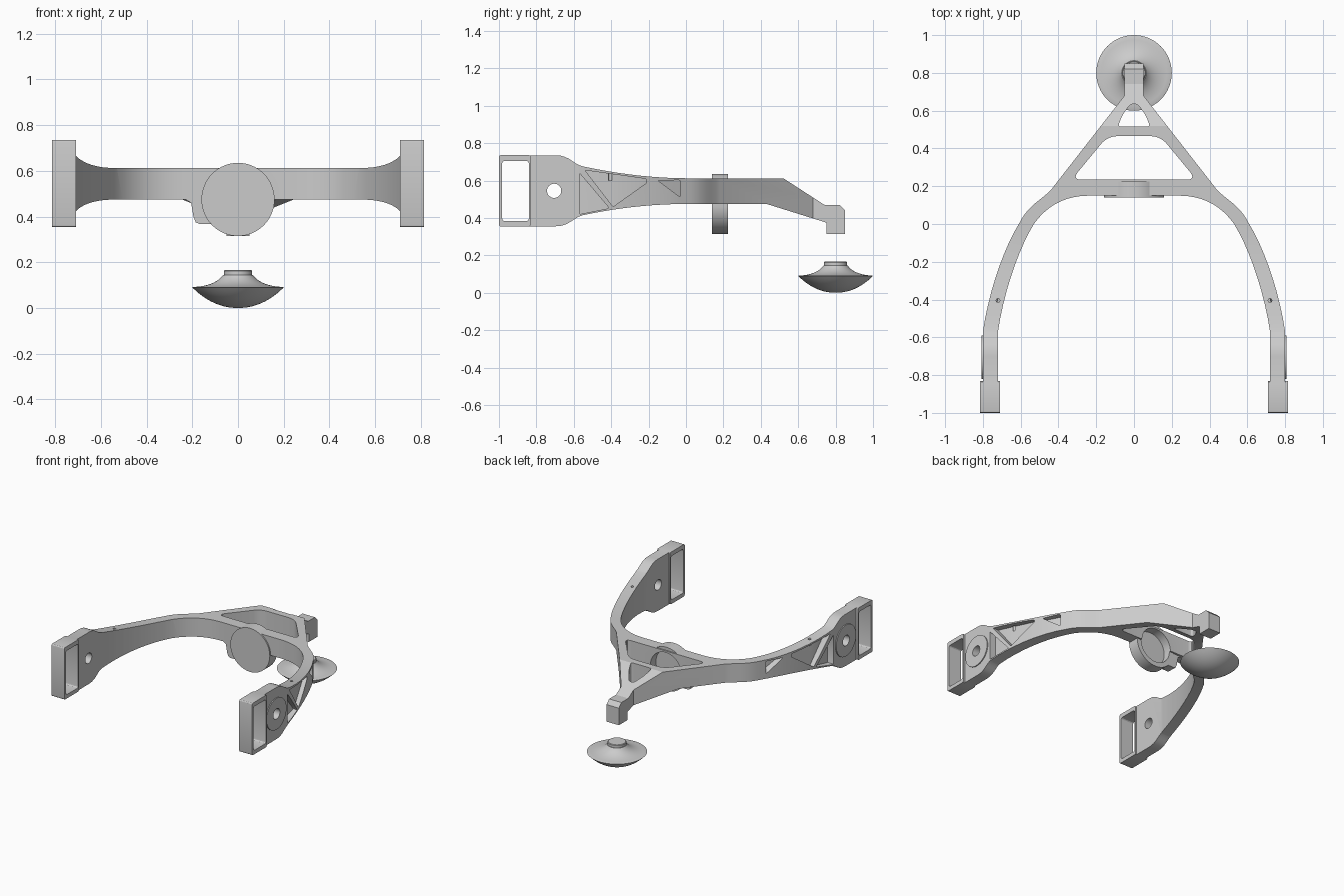
import bpy, bmesh, math
from mathutils import Vector
from mathutils.geometry import interpolate_bezier

cube = bpy.data.objects.get("Cube")
if cube:
    bpy.data.objects.remove(cube, do_unlink=True)


def make_object(name, bm):
    bm.normal_update()
    bmesh.ops.recalc_face_normals(bm, faces=bm.faces)
    bm.normal_update()
    if bm.calc_volume(signed=True) < 0:
        bmesh.ops.reverse_faces(bm, faces=bm.faces)
    mesh = bpy.data.meshes.new(name)
    bm.to_mesh(mesh)
    bm.free()
    ob = bpy.data.objects.new(name, mesh)
    bpy.context.collection.objects.link(ob)
    return ob


def prism(name, pts, axis, lo, hi):
    """Extrude a 2D outline along an axis; lo may be a function of the first coordinate."""
    place = {"x": lambda a, b, h: (h, a, b),
             "y": lambda a, b, h: (a, h, b),
             "z": lambda a, b, h: (a, b, h)}[axis]
    bm = bmesh.new()
    start = [bm.verts.new(place(a, b, lo(a) if callable(lo) else lo)) for a, b in pts]
    end = [bm.verts.new(place(a, b, hi)) for a, b in pts]
    caps = [bm.faces.new(start[::-1]), bm.faces.new(end)]
    n = len(pts)
    for i in range(n):
        j = (i + 1) % n
        bm.faces.new((start[i], start[j], end[j], end[i]))
    bm.normal_update()
    if callable(lo):
        bmesh.ops.triangulate(bm, faces=caps)
    return make_object(name, bm)


def bezier(*pts, n=10):
    p = [Vector(q) for q in pts]
    return [tuple(q)[:2] for q in interpolate_bezier(*p, n)]


def rounded(pts, r, n=6):
    out = []
    for i, p in enumerate(pts):
        p, a, b = Vector(p), Vector(pts[i - 1]), Vector(pts[(i + 1) % len(pts)])
        s = p + (a - p).normalized() * r
        e = p + (b - p).normalized() * r
        out += bezier(s, s.lerp(p, 0.6), e.lerp(p, 0.6), e, n=n)
    return out


def circle(a, b, r, n=48):
    return [(a + r * math.cos(math.tau * i / n), b + r * math.sin(math.tau * i / n))
            for i in range(n)]


def mirrored(pts):
    return [(-x, y) for x, y in pts]


def combine(target, tool, operation):
    mod = target.modifiers.new("combine", 'BOOLEAN')
    mod.operation, mod.solver, mod.object = operation, 'EXACT', tool
    bpy.context.view_layer.objects.active = target
    bpy.ops.object.modifier_apply(modifier=mod.name)
    bpy.data.objects.remove(tool, do_unlink=True)


def finish(ob, angle=30):
    bpy.ops.object.select_all(action='DESELECT')
    ob.select_set(True)
    bpy.context.view_layer.objects.active = ob
    bpy.ops.object.shade_smooth_by_angle(angle=math.radians(angle))


# Plan outline of the forked yoke
outer = ([(0.80, -0.9)]
         + bezier((0.80, -0.57), (0.77, -0.36), (0.69, -0.13), (0.61, 0.0))
         + bezier((0.61, 0.0), (0.56, 0.10), (0.50, 0.12), (0.44, 0.18))[1:]
         + [(0.05, 0.68), (0.05, 0.9)])
inner = (bezier((0.24, 0.15), (0.36, 0.15), (0.46, 0.10), (0.53, 0.0))
         + bezier((0.53, 0.0), (0.61, -0.13), (0.69, -0.36), (0.72, -0.57))[1:]
         + [(0.72, -0.9)])
half = inner + outer
yoke = prism("yoke", half + mirrored(half[::-1]), "z", 0.2, 0.9)

# Side silhouette of the yoke
top = ([(-0.95, 0.735)]
       + bezier((-0.70, 0.735), (-0.62, 0.735), (-0.61, 0.69), (-0.55, 0.675), n=8)
       + bezier((-0.55, 0.675), (-0.36, 0.635), (-0.18, 0.613), (0.0, 0.612))[1:]
       + [(0.52, 0.612), (0.74, 0.47), (0.82, 0.47), (0.85, 0.44)])
bottom = ([(0.85, 0.315), (0.75, 0.315), (0.75, 0.375), (0.43, 0.475)]
          + bezier((0.0, 0.475), (-0.18, 0.474), (-0.36, 0.455), (-0.55, 0.415))
          + bezier((-0.55, 0.415), (-0.61, 0.40), (-0.62, 0.355), (-0.70, 0.355), n=8)[1:]
          + [(-0.95, 0.355)])
combine(yoke, prism("side_profile", top + bottom, "x", -1, 1), 'INTERSECT')

# Openings in the rear triangle
for pts, r in (([(-0.33, 0.235), (0.33, 0.235), (0.14, 0.465), (-0.14, 0.465)], 0.05),
               ([(-0.085, 0.515), (0.085, 0.515), (0.065, 0.57), (0.02, 0.635),
                 (-0.02, 0.635), (-0.065, 0.57)], 0.018)):
    combine(yoke, prism("opening", rounded(pts, r), "z", 0.1, 1), 'DIFFERENCE')

# Hanging round cup with its side tab
combine(yoke, prism("round_cup", circle(0, 0.475, 0.16, 64), "y", 0.14, 0.225), 'UNION')
tab = [(-0.24, 0.49), (-0.23, 0.475), (-0.205, 0.46), (-0.195, 0.40),
       (-0.185, 0.375), (-0.17, 0.368), (-0.08, 0.368), (-0.08, 0.49)]
combine(yoke, prism("side_tab", tab, "y", 0.152, 0.22), 'UNION')
combine(yoke, prism("cup_recess", circle(0, 0.475, 0.125), "y", 0.17, 0.27), 'DIFFERENCE')

# Arm ends, pockets and holes on both sides
pockets = ([(-0.54, 0.655), (-0.21, 0.608), (-0.21, 0.588), (-0.39, 0.46)],
           [(-0.57, 0.64), (-0.57, 0.42), (-0.41, 0.452)],
           [(-0.15, 0.60), (-0.03, 0.602), (-0.03, 0.51)])
for s in (-1, 1):
    block = rounded([(-1, 0.354), (-0.83, 0.354), (-0.83, 0.736), (-1, 0.736)], 0.012, 4)
    combine(yoke, prism("end_block", block, "x", s * 0.71, s * 0.815), 'UNION')
    slot = rounded([(-0.983, 0.383), (-0.84, 0.383), (-0.84, 0.705), (-0.983, 0.705)], 0.015, 4)
    combine(yoke, prism("slot", slot, "x", s * 0.6, s), 'DIFFERENCE')
    boss = circle(-0.705, 0.545, 0.115)
    combine(yoke, prism("boss", boss, "x", s * 0.76, s * 0.807), 'UNION')
    bore = circle(-0.705, 0.545, 0.038, 32)
    combine(yoke, prism("bore", bore, "x", s * 0.6, s), 'DIFFERENCE')
    for pts in pockets:
        floor = lambda y: s * (0.75 - 0.58 * (y + 0.57) ** 2)
        combine(yoke, prism("pocket", rounded(pts, 0.008, 3), "x", floor, s), 'DIFFERENCE')
    pin = circle(s * 0.72, -0.405, 0.01, 16)
    combine(yoke, prism("pin_hole", pin, "z", 0.6, 0.8), 'DIFFERENCE')
finish(yoke)

# Lathed foot pad below the rear tip
profile = (bezier((0.0, 0.0), (0.08, 0.0), (0.145, 0.035), (0.2, 0.09), n=12)
           + bezier((0.195, 0.092), (0.13, 0.094), (0.085, 0.115), (0.065, 0.145), n=10)
           + [(0.062, 0.145), (0.062, 0.162), (0.058, 0.166), (0.0, 0.166)])
bm = bmesh.new()
verts = [bm.verts.new((r, 0.8, z)) for r, z in profile]
edges = [bm.edges.new(pair) for pair in zip(verts, verts[1:])]
bmesh.ops.spin(bm, geom=verts + edges, cent=(0, 0.8, 0), axis=(0, 0, 1),
               angle=math.tau, steps=64)
bmesh.ops.remove_doubles(bm, verts=bm.verts, dist=0.0005)
finish(make_object("foot_pad", bm))
